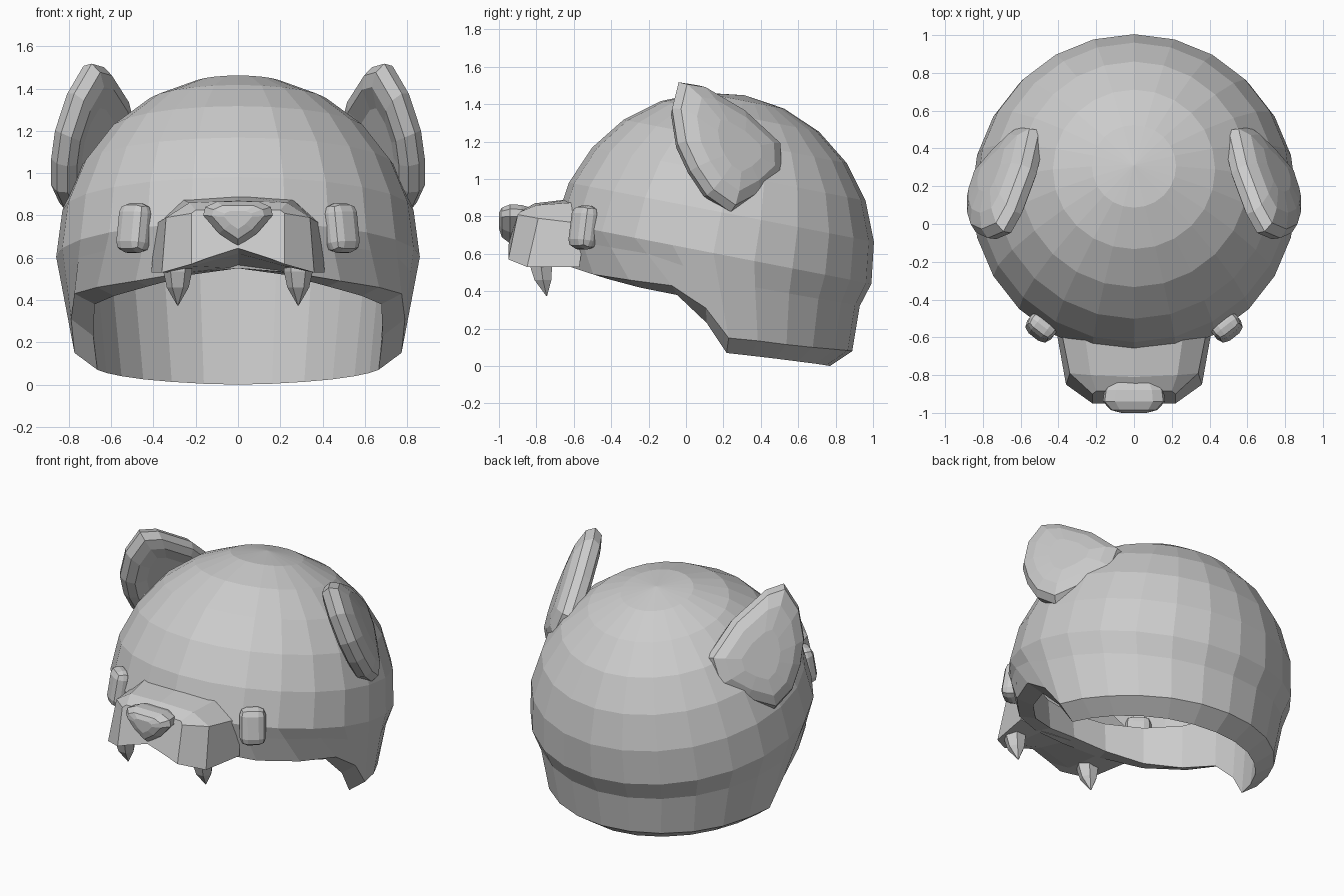
import bpy, bmesh, math
from mathutils import Vector, Matrix

cube = bpy.data.objects.get("Cube")
if cube:
    bpy.data.objects.remove(cube)

grey = bpy.data.materials.new("plain_grey")
grey.use_nodes = True
GREY = (0.6, 0.6, 0.6, 1)
grey.diffuse_color = GREY
grey.node_tree.nodes["Principled BSDF"].inputs["Base Color"].default_value = GREY


def finish(name, bm):
    """Turn a bmesh into a flat shaded object."""
    bmesh.ops.remove_doubles(bm, verts=bm.verts, dist=0.0005)
    bmesh.ops.recalc_face_normals(bm, faces=bm.faces)
    mesh = bpy.data.meshes.new(name)
    bm.to_mesh(mesh)
    bm.free()
    mesh.materials.append(grey)
    obj = bpy.data.objects.new(name, mesh)
    bpy.context.collection.objects.link(obj)
    return obj


def loft(name, rings, caps=True):
    """Skin closed rings of equal length."""
    bm = bmesh.new()
    rows = [[bm.verts.new(p) for p in ring] for ring in rings]
    n = len(rows[0])
    for a, b in zip(rows, rows[1:]):
        for i in range(n):
            j = (i + 1) % n
            bm.faces.new((a[i], a[j], b[j], b[i]))
    if caps:
        bm.faces.new(rows[0])
        bm.faces.new(rows[-1])
    return finish(name, bm)


def mirrored(half):
    """Complete a half outline whose first and last points lie on x = 0."""
    return half + [(-x, y, z) for x, y, z in half[-2:0:-1]]


# Helmet shell: tilted sphere on top, shaped rim below, open inner band
SEGMENTS = 24
CENTRE = Vector((0, 0.147, 0.604))
TILT = Matrix.Rotation(math.radians(-11), 3, 'X')
# Rim by column from the back to the front: angle, outer and inner height
RIM_ANGLE = [0, 15, 30, 45, 59, 72, 84, 93, 106, 124, 143, 162, 180]
RIM_OUT = [.08, .083, .09, .10, .115, .135, .15, .31, .43, .46, .49, .53, .55]
RIM_IN = [0, .004, .013, .025, .04, .055, .07, .23, .38, .42, .465, .52, .55]
BAND_TOP = [.72] * len(RIM_IN)


def sphere_ring(radius, polar):
    ring = []
    for i in range(SEGMENTS):
        a = math.tau * i / SEGMENTS
        p = Vector((math.sin(polar) * math.sin(a), math.sin(polar) * math.cos(a), math.cos(polar)))
        ring.append(CENTRE + TILT @ (p * radius))
    return ring


def rim_ring(heights, back, front):
    ring = []
    for i in range(SEGMENTS):
        step = min(i, SEGMENTS - i)
        a = math.radians(RIM_ANGLE[step]) * (1 if i == step else -1)
        r = back + (front - back) * min(1, step / 8) ** 2
        ring.append(Vector((r * math.sin(a), CENTRE.y + r * math.cos(a), heights[step])))
    return ring


def lower_ring(equator, rim, radius_scale):
    """Ring between equator and rim, stepped in toward the back."""
    ring = []
    for i, (e, r) in enumerate(zip(equator, rim)):
        p = e.lerp(r, 0.33)
        back = max(0, math.cos(math.tau * i / SEGMENTS))
        p.xy = CENTRE.xy + (p.xy - CENTRE.xy) * (1 - radius_scale * back)
        ring.append(p)
    return ring


shell = [sphere_ring(0.86, math.radians(15 * k)) for k in range(7)]
rim_out = rim_ring(RIM_OUT, 0.742, 0.805)
shell += [lower_ring(shell[-1], rim_out, 0.035), rim_out]
shell += [rim_ring(RIM_IN, 0.622, 0.705), rim_ring(BAND_TOP, 0.72, 0.72)]
loft("helmet_shell", shell, caps=False)

# Snout: three sections from the face to the front plate
snout_back = [(0, -.60, .895), (.26, -.59, .875), (.39, -.54, .76),
              (.41, -.57, .53), (.22, -.60, .53), (0, -.60, .55)]
snout_mid = [(0, -.81, .87), (.23, -.80, .86), (.34, -.79, .79),
             (.36, -.85, .53), (.22, -.87, .56), (0, -.87, .62)]
snout_front = [(0, -.88, .83), (.20, -.885, .825), (.22, -.90, .81),
               (.22, -.95, .57), (.14, -.95, .60), (0, -.95, .645)]
loft("snout", [mirrored(s) for s in (snout_back, snout_mid, snout_front)])

# Nose: rounded triangle with a domed front
nose_half = [(0, .865), (.10, .865), (.155, .84), (.165, .80), (.09, .715), (0, .655)]
nose_rings = []
for y, s in ((-.84, .80), (-.88, .95), (-.94, 1), (-.985, .75), (-1, .4)):
    nose_rings.append(mirrored([(x * s, y, .79 + (z - .79) * s) for x, z in nose_half]))
loft("nose", nose_rings)

# Ear: thick rounded plate, slightly cupped, on its own slanted frame
EAR_BASE = Vector((.66, .325, 1.06))
EAR_U = Vector((-.575, .45, .683))
EAR_V = Vector((.187, -.742, .647))
EAR_N = Vector((.797, .50, .343))
EAR_OUTLINE = [(-.10, -.14), (-.29, -.06), (-.31, .1), (-.26, .25), (-.18, .39), (-.03, .52),
               (.13, .57), (.20, .47), (.26, .2), (.25, -.08), (.10, -.18)]
EAR_LAYERS = [(.4, .10), (.72, .085), (.93, .05), (1, 0), (.94, -.05), (.78, -.07), (.5, -.04)]


def ear_ring(side, scale, depth):
    ring = []
    for u, v in EAR_OUTLINE:
        v = .1 + (v - .1) * scale
        p = EAR_BASE + EAR_U * u * scale + EAR_V * v + EAR_N * depth
        ring.append((p.x * side, p.y, p.z))
    return ring


for side, label in ((1, "left"), (-1, "right")):
    loft(label + "_ear", [ear_ring(side, s, d) for s, d in EAR_LAYERS])

    # Eye: rounded block turned and leaned to follow the face
    bm = bmesh.new()
    bmesh.ops.create_cube(bm, size=1)
    bmesh.ops.scale(bm, vec=(.16, .115, .235), verts=bm.verts)
    bmesh.ops.bevel(bm, geom=bm.edges[:], offset=.047, segments=2, profile=.5, affect='EDGES')
    turn = Matrix.Rotation(side * math.radians(38), 3, 'Z') @ Matrix.Rotation(math.radians(-9), 3, 'X')
    bmesh.ops.rotate(bm, matrix=turn, verts=bm.verts)
    bmesh.ops.translate(bm, vec=(side * .49, -.545, .74), verts=bm.verts)
    finish(label + "_eye", bm)

    # Fang: six sided spike
    fang = []
    for z, r, y in ((.60, .07, -.775), (.535, .068, -.775), (.46, .052, -.765), (.375, .003, -.745)):
        turns = [math.tau * k / 6 for k in range(6)]
        fang.append([(side * .285 + r * math.cos(t), y + r * math.sin(t), z) for t in turns])
    loft(label + "_fang", fang)
